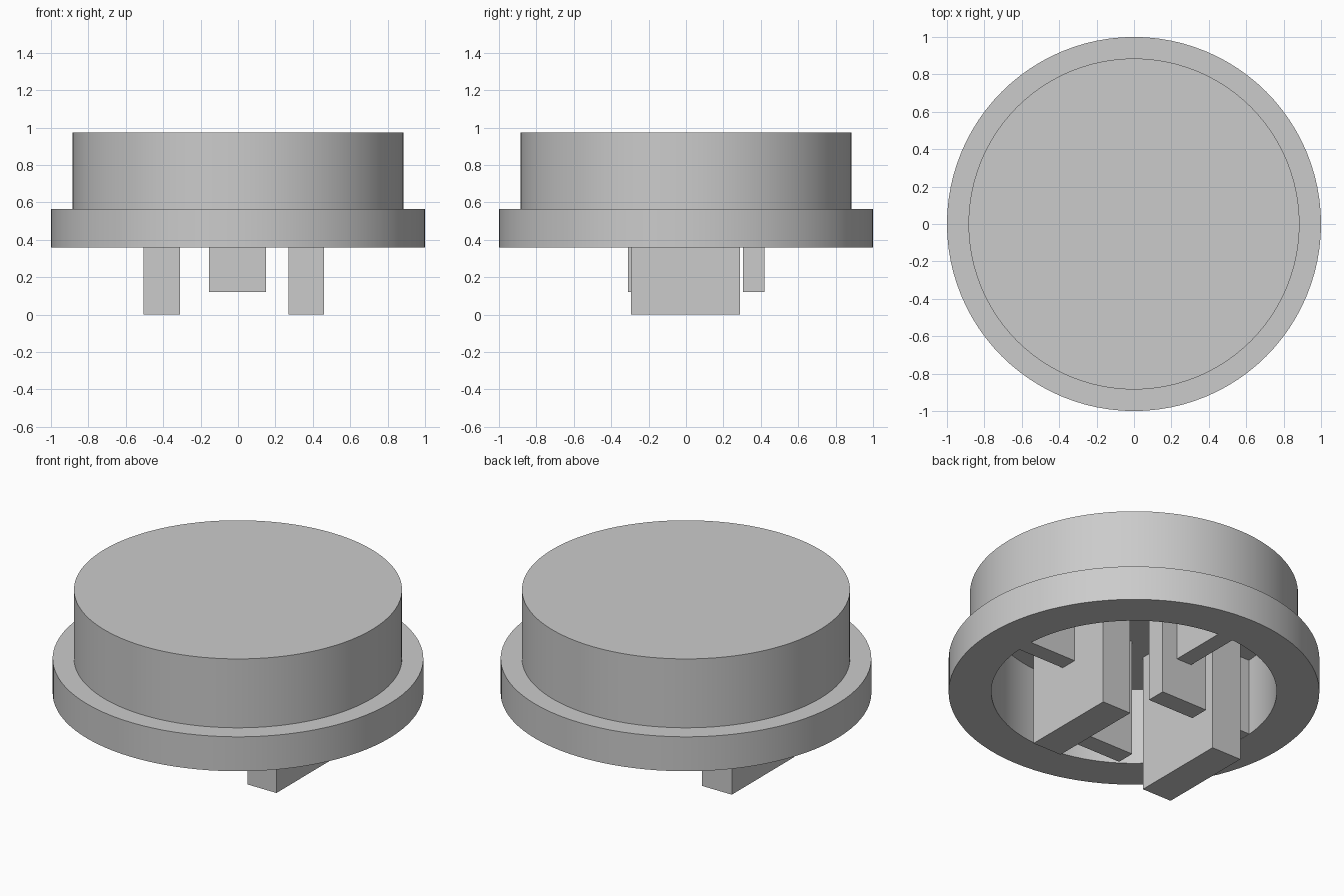
import bpy, bmesh, math
from mathutils import Vector

if "Cube" in bpy.data.objects:
    bpy.data.objects.remove(bpy.data.objects["Cube"], do_unlink=True)

grey = bpy.data.materials.new("plain grey")
grey.use_nodes = True
COLOUR = (0.6, 0.6, 0.6, 1)
grey.diffuse_color = COLOUR
grey.node_tree.nodes["Principled BSDF"].inputs["Base Color"].default_value = COLOUR

RIM_Z, CEILING_Z, CAVITY_R = 0.36, 0.82, 0.77


def finish(name, bm):
    bmesh.ops.recalc_face_normals(bm, faces=bm.faces)
    mesh = bpy.data.meshes.new(name)
    bm.to_mesh(mesh)
    bm.free()
    mesh.materials.append(grey)
    obj = bpy.data.objects.new(name, mesh)
    bpy.context.collection.objects.link(obj)
    return obj


def lathe(name, profile, steps):
    bm = bmesh.new()
    verts = [bm.verts.new((r, 0, z)) for r, z in profile]
    edges = [bm.edges.new(pair) for pair in zip(verts, verts[1:])]
    bmesh.ops.spin(bm, geom=verts + edges, cent=(0, 0, 0), axis=(0, 0, 1),
                   angle=math.tau, steps=steps, use_merge=True)
    bmesh.ops.remove_doubles(bm, verts=bm.verts, dist=0.0001)
    return finish(name, bm)


def block(name, x, y, z):
    bm = bmesh.new()
    bmesh.ops.create_cube(bm, size=1)
    for v in bm.verts:
        v.co = Vector([lo + (c + 0.5) * (hi - lo)
                       for c, (lo, hi) in zip(v.co, (x, y, z))])
    return finish(name, bm)


# Hollow cap with a wide flange around its open underside
cap = lathe("flanged_cap", [
    (0, 0.975), (0.885, 0.975), (0.885, 0.565), (1, 0.565), (1, RIM_Z),
    (CAVITY_R, RIM_Z), (CAVITY_R, CEILING_Z), (0, CEILING_Z)], 96)
bpy.context.view_layer.objects.active = cap
cap.select_set(True)
bpy.ops.object.shade_smooth_by_angle(angle=math.radians(30))

# Long legs at the sides, short tabs at the front and back
top = CEILING_Z + 0.01
block("right_leg", (-0.505, -0.31), (-0.295, 0.29), (0, top))
block("left_leg", (0.27, 0.46), (-0.295, 0.29), (0, top))
block("front_tab", (-0.155, 0.15), (-0.31, -0.20), (0.12, top))
block("back_tab", (-0.155, 0.15), (0.305, 0.42), (0.12, top))

# Thin ribs tying the legs and tabs to the cavity wall
across, height, wall = (-0.05, 0.05), (RIM_Z + 0.002, top), CAVITY_R + 0.02
block("right_rib", (-wall, -0.5), across, height)
block("left_rib", (0.45, wall), across, height)
block("front_rib", across, (-wall, -0.3), height)
block("back_rib", across, (0.41, wall), height)
